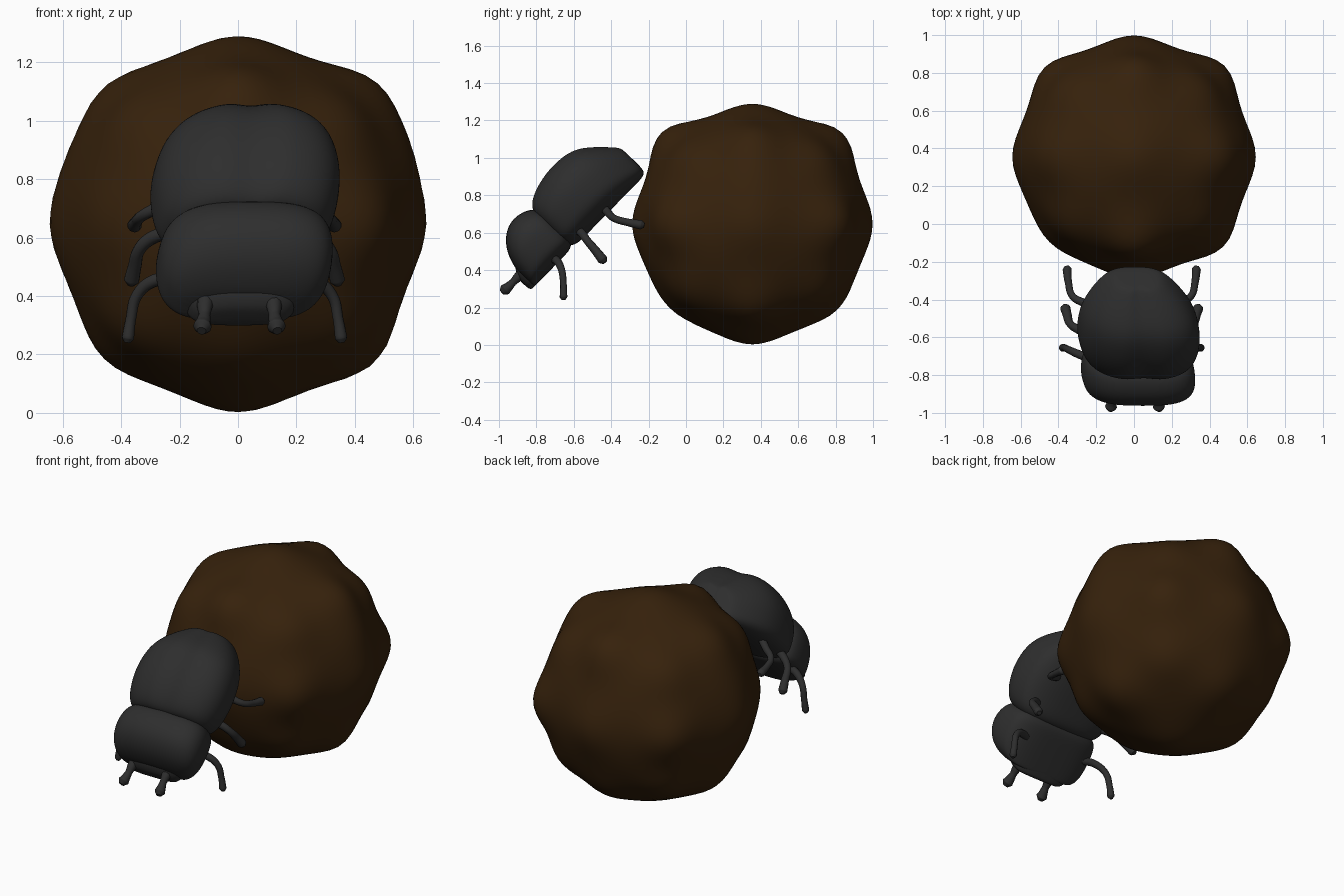
import bpy, bmesh, math
from mathutils import Vector

cube = bpy.data.objects.get("Cube")
if cube:
    bpy.data.objects.remove(cube, do_unlink=True)


def material(name, color):
    m = bpy.data.materials.new(name)
    m.use_nodes = True
    m.diffuse_color = (*color, 1)
    m.node_tree.nodes["Principled BSDF"].inputs["Base Color"].default_value = (*color, 1)
    return m


SHELL = material("dark_grey_shell", (0.027, 0.027, 0.027))
DIRT = material("brown_dirt", (0.037, 0.0155, 0.0035))


def finish(bm, name, mat, levels=0):
    bmesh.ops.recalc_face_normals(bm, faces=bm.faces)
    me = bpy.data.meshes.new(name)
    bm.to_mesh(me)
    bm.free()
    me.materials.append(mat)
    me.polygons.foreach_set("use_smooth", [True] * len(me.polygons))
    ob = bpy.data.objects.new(name, me)
    bpy.context.collection.objects.link(ob)
    if levels:
        mod = ob.modifiers.new("smooth", "SUBSURF")
        mod.levels = mod.render_levels = levels
    return ob


# Dirt ball: a sphere with lumps toward the faces, edges and corners of a cube
EDGE_LUMPS = {
    (1, 0, 1): .675, (1, 0, -1): .665, (-1, 0, -1): .65, (-1, 0, 1): .655,
    (0, 1, 1): .685, (0, 1, -1): .645, (0, -1, -1): .63, (0, -1, 1): .69,
    (1, 1, 0): .68, (1, -1, 0): .67, (-1, -1, 0): .635, (-1, 1, 0): .67,
}
BASE = 0.612
lumps = [(Vector((1, 0, .45)).normalized(), .03), (Vector((-1, 0, .4)).normalized(), .015)]
for x in (-1, 0, 1):
    for y in (-1, 0, 1):
        for z in (-1, 0, 1):
            count = abs(x) + abs(y) + abs(z)
            if count:
                top = EDGE_LUMPS.get((x, y, z), .643 if count == 1 else .65)
                lumps.append((Vector((x, y, z)).normalized(), top - BASE))

bm = bmesh.new()
bmesh.ops.create_icosphere(bm, subdivisions=5, radius=1)
for v in bm.verts:
    d = v.co.normalized()
    r = BASE + sum(a * math.exp(-(d.angle(c) / 0.25) ** 2) for c, a in lumps)
    v.co = d * r + Vector((0, 0.355, 0.646))
finish(bm, "dirt_ball", DIRT)

# Beetle frame: t runs from head to tail, n points out of the back
ORIGIN = Vector((0, -0.57, 0.55))
ALONG = Vector((0, .70, .714))
OUT = Vector((.16, -.714, .70))


def place(x, t, n):
    return ORIGIN + Vector((x, 0, 0)) + ALONG * t + OUT * n


def loft(name, stations, power, seam=0.0, sides=32):
    """Skin rounded sections given as (t, half width, bottom, top)."""
    bm = bmesh.new()
    rings = []
    for t, w, low, high in stations:
        mid = low + (high - low) * .35
        ring = []
        for i in range(sides):
            a = math.tau * i / sides
            c, s = math.cos(a), math.sin(a)
            x = math.copysign(abs(c) ** power, c) * w
            n = mid + math.copysign(abs(s) ** power, s) * (high - mid if s > 0 else mid - low)
            if i == sides // 4:
                n -= seam
            ring.append(bm.verts.new(place(x, t, n)))
        rings.append(ring)
    for a, b in zip(rings, rings[1:]):
        for i in range(sides):
            j = (i + 1) % sides
            bm.faces.new((a[i], a[j], b[j], b[i]))
    bm.faces.new(rings[0])
    bm.faces.new(rings[-1])
    return finish(bm, name, SHELL, 2)


loft("wing_cases", [
    (-.06, .22, .05, .27), (-.05, .26, .02, .315), (-.01, .295, 0, .35),
    (.06, .315, 0, .378), (.16, .326, 0, .397), (.28, .31, 0, .392),
    (.36, .275, 0, .36), (.43, .225, 0, .295), (.48, .175, 0, .24),
    (.505, .14, .01, .21), (.515, .11, .03, .19), (.516, .05, .07, .13)], .78, seam=.022)

loft("thorax", [
    (.0, .2, .06, .24), (-.04, .255, .02, .29), (-.07, .285, .005, .318),
    (-.14, .3, .005, .342), (-.21, .3, .005, .332), (-.265, .288, .005, .295),
    (-.305, .265, .005, .245), (-.33, .228, .005, .185), (-.342, .175, .01, .135)], .68)

loft("head", [
    (-.24, .2, .01, .18), (-.31, .2, .005, .17), (-.342, .18, .005, .145),
    (-.362, .155, .005, .115), (-.37, .12, .03, .09)], .75)


def tube(name, points, radii, side):
    # A last narrow point rounds off the tip
    end, before = Vector(points[-1]), Vector(points[-2])
    tip = end + (end - before).normalized() * radii[-1] * .7
    points, radii = points + [tuple(tip)], radii + [radii[-1] * .5]
    cu = bpy.data.curves.new(name, "CURVE")
    cu.dimensions = "3D"
    cu.bevel_depth = 1
    cu.bevel_resolution = 3
    cu.resolution_u = 8
    cu.use_fill_caps = True
    sp = cu.splines.new("BEZIER")
    sp.bezier_points.add(len(points) - 1)
    for bp, (x, y, z), r in zip(sp.bezier_points, points, radii):
        bp.co = (side * x, y, z)
        bp.radius = r
        bp.handle_left_type = bp.handle_right_type = "AUTO"
    cu.materials.append(SHELL)
    ob = bpy.data.objects.new(name, cu)
    bpy.context.collection.objects.link(ob)
    ob.location.x = -0.012 if "leg" in name else 0.005
    return ob


# Legs and feelers, one of each per side
LIMBS = {
    "front_leg": ([(.2, -.72, .46), (.28, -.69, .45), (.335, -.665, .40),
                   (.355, -.655, .32), (.365, -.655, .255)],
                  [.024, .022, .019, .018, .021]),
    "middle_leg": ([(.2, -.6, .62), (.28, -.56, .6), (.325, -.53, .56),
                    (.342, -.48, .5), (.352, -.445, .455)],
                   [.024, .023, .021, .024, .027]),
    "rear_leg": ([(.18, -.46, .76), (.25, -.42, .71), (.315, -.38, .675),
                  (.335, -.31, .655), (.342, -.24, .642)],
                 [.024, .022, .019, .02, .025]),
    "feeler": ([(.11, -.83, .42), (.118, -.895, .365), (.12, -.925, .335),
                (.124, -.95, .31), (.127, -.968, .295)],
               [.04, .027, .02, .026, .032]),
}
for name, (points, radii) in LIMBS.items():
    for label, side in (("left", 1), ("right", -1)):
        tube(f"{label}_{name}", points, radii, side)
